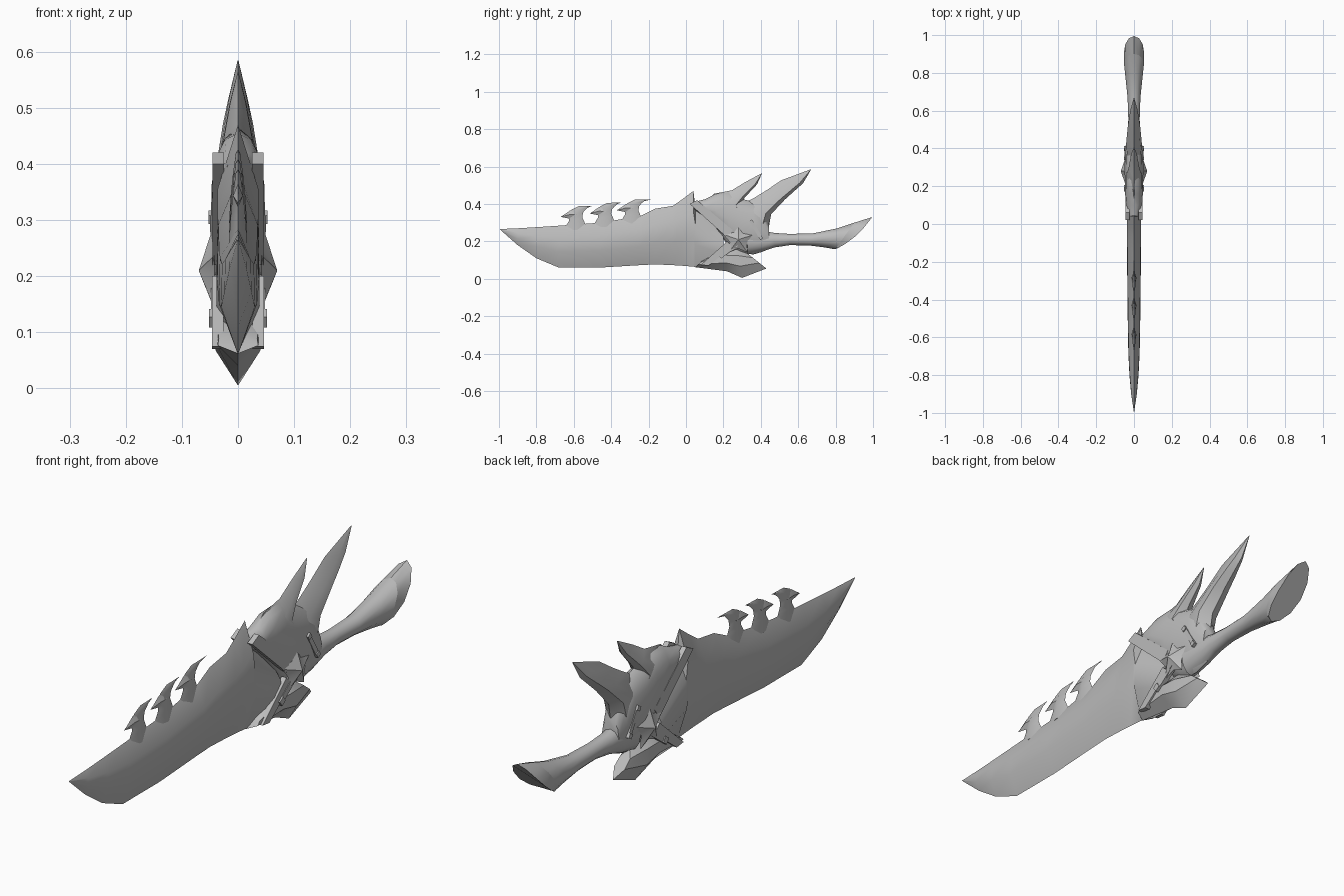
import bpy, bmesh, math
from mathutils import Vector

cube = bpy.data.objects.get("Cube")
if cube:
    bpy.data.objects.remove(cube)

steel = bpy.data.materials.new("grey steel")
steel.use_nodes = True
COLOUR = (0.5, 0.5, 0.5, 1)
steel.diffuse_color = COLOUR
steel.node_tree.nodes["Principled BSDF"].inputs["Base Color"].default_value = COLOUR


def finish(name, bm, angle=35):
    bmesh.ops.remove_doubles(bm, verts=bm.verts, dist=0.0005)
    bmesh.ops.recalc_face_normals(bm, faces=bm.faces)
    mesh = bpy.data.meshes.new(name)
    bm.to_mesh(mesh)
    bm.free()
    mesh.materials.append(steel)
    ob = bpy.data.objects.new(name, mesh)
    bpy.context.collection.objects.link(ob)
    bpy.ops.object.select_all(action='DESELECT')
    ob.select_set(True)
    bpy.context.view_layer.objects.active = ob
    bpy.ops.object.shade_smooth_by_angle(angle=math.radians(angle))
    return ob


def loft(name, stations, section, angle=35):
    """Stations are (y0, z0, y1, z1, half width); section is (fraction, width) pairs."""
    bm = bmesh.new()
    rings = []
    for y0, z0, y1, z1, w in stations:
        half = [(w * s, y0 + (y1 - y0) * f, z0 + (z1 - z0) * f) for f, s in section]
        loop = half + [(-x, y, z) for x, y, z in reversed(half[1:-1])]
        rings.append([bm.verts.new(p) for p in loop])
    n = len(rings[0])
    for a, b in zip(rings, rings[1:]):
        for i in range(n):
            j = (i + 1) % n
            bm.faces.new((a[i], a[j], b[j], b[i]))
    bm.faces.new(rings[0])
    bm.faces.new(rings[-1])
    return finish(name, bm, angle)


def upright(rows):
    return [(y, z0, y, z1, w) for y, z0, z1, w in rows]


def plate(name, points, x, thick):
    """Flat outline in the side plane, one copy on each side."""
    bm = bmesh.new()
    for side in (1, -1):
        low = [bm.verts.new((side * (x - thick), y, z)) for y, z in points]
        top = [bm.verts.new((side * x, y, z)) for y, z in points]
        bm.faces.new(low)
        bm.faces.new(top)
        for i in range(len(points)):
            j = (i + 1) % len(points)
            bm.faces.new((low[i], low[j], top[j], top[i]))
    return finish(name, bm)


HEX = [(0, 0), (.38, 1), (.72, .95), (1, 0)]
DIAMOND = [(0, 0), (.5, 1), (1, 0)]
WEDGE = [(0, 0), (.35, .75), (.7, 1), (1, 0)]
ROUND = [(.5 - .5 * math.cos(math.pi * i / 6), math.sin(math.pi * i / 6)) for i in range(7)]

# Broad cleaver blade, ending inside the guard
loft("blade", upright([
    (-.995, .264, .266, .001), (-.9, .18, .27, .015), (-.8, .11, .276, .024),
    (-.68, .06, .284, .03), (-.46, .06, .3, .034), (-.245, .073, .335, .036),
    (-.165, .077, .375, .037), (-.07, .073, .39, .038), (-.02, .07, .425, .038),
    (.04, .065, .47, .038), (.05, .062, .38, .038), (.2, .06, .25, .038)]), HEX)

# Three hooked teeth along the spine
for name, y, z, reach in (("front_tooth", -.6, .29, 1), ("middle_tooth", -.445, .308, 1),
                          ("rear_tooth", -.3, .325, 1.2)):
    rows = [(-.055, -.03, .075, -.03, .016), (-.025, .02, .055, .018, .013),
            (-.025, .037, .045, .04, .011), (-.035, .05, .05, .065, .009),
            (-.012, .08, .062, .078, .006), (.025, .098, .075, .09, .004),
            (.094 * reach, .1, .096 * reach, .099, .001)]
    loft(name, [(y + a, z + b, y + c, z + d, w) for a, b, c, d, w in rows], DIAMOND)
    # small barb at the leading side of each tooth
    loft(name + "_barb", [(y - .07, z + .041, y - .068, z + .042, .001),
                          (y - .025, z + .032, y - .02, z + .075, .009),
                          (y + .01, z + .03, y + .02, z + .075, .009)], DIAMOND)

# Guard body, swept back from the blade
loft("guard_body", upright([
    (.02, .385, .405, .02), (.1, .33, .425, .043), (.16, .27, .455, .047),
    (.23, .17, .465, .048), (.29, .14, .43, .05), (.36, .13, .41, .048),
    (.41, .145, .38, .045), (.445, .16, .29, .035)]), ROUND)

# Two rear-swept horns with broad back faces
loft("small_horn", [
    (.33, .34, .1, .41, .046), (.285, .38, .15, .455, .042), (.315, .435, .245, .473, .03),
    (.38, .505, .315, .516, .017), (.406, .563, .404, .564, .001)], WEDGE[::-1] and
    [(0, 0), (.15, .9), (.45, .8), (1, 0)], 40)
loft("large_horn", [
    (.44, .26, .2, .33, .047), (.455, .345, .27, .385, .046), (.53, .425, .36, .43, .038),
    (.58, .47, .43, .473, .03), (.625, .51, .51, .527, .02),
    (.669, .584, .666, .585, .001)],
    [(0, 0), (.15, .9), (.45, .8), (1, 0)], 40)

# Lower fin of the guard
loft("lower_fin", [
    (.05, .062, .09, .1, .036), (.22, .04, .2, .16, .042),
    (.3, .005, .27, .17, .04), (.43, .055, .33, .135, .022)], HEX)

# Grip flaring into a slanted almond pommel face
loft("grip", [
    (.33, .13, .33, .27, .045), (.41, .147, .415, .255, .04), (.475, .168, .475, .245, .034),
    (.555, .18, .555, .24, .03), (.66, .178, .68, .243, .034),
    (.74, .168, .81, .27, .045), (.797, .158, .9, .3, .053)], ROUND)
bm = bmesh.new()
ends = []
for y0, z0, y1, z1, w, sag in ((.797, .158, .9, .3, .053, 0), (.797, .158, .995, .33, .054, .02)):
    ring = []
    for i in range(12):
        a = math.pi * i / 6
        f = .5 - .5 * math.cos(a)
        ring.append(bm.verts.new((w * math.sin(a), y0 + (y1 - y0) * f + sag * math.sin(a) ** 2 * .3,
                                  z0 + (z1 - z0) * f - sag * math.sin(a) ** 2)))
    ends.append(ring)
for i in range(12):
    j = (i + 1) % 12
    bm.faces.new((ends[0][i], ends[0][j], ends[1][j], ends[1][i]))
bm.faces.new(ends[1])
finish("pommel", bm)

# Raised collar strips where the guard meets the blade
plate("upper_collar", [(.02, .4), (.06, .42), (.25, .26), (.22, .22)], .045, .02)
plate("lower_collar", [(.08, .075), (.12, .07), (.25, .17), (.22, .2)], .046, .02)

# Star-shaped boss on each cheek
for side, label in ((1, "left"), (-1, "right")):
    bm = bmesh.new()
    centre = Vector((side * .07, .28, .21))
    tip = bm.verts.new(centre)
    rim = []
    for i in range(10):
        a = math.pi * i / 5 + .3
        r = .085 if i % 2 == 0 else .048
        rim.append(bm.verts.new((side * .042, .28 + r * math.cos(a), .21 + r * math.sin(a))))
    for i in range(10):
        bm.faces.new((tip, rim[i], rim[(i + 1) % 10]))
    bm.faces.new(rim)
    finish(label + "_star_boss", bm)


# Binding straps with pins
def strap(name, start, end, width, x):
    a, b = Vector(start), Vector(end)
    d = (b - a).normalized() * width
    n = Vector((-d.y, d.x))
    plate(name, [a + n, b + n, b - n, a - n], x, .02)
    for k, p in enumerate((a, b)):
        plate(name + "_pin_" + str(k + 1), [p + n + d, p - n + d, p - n - d, p + n - d], x + .004, .024)


strap("lower_strap", (.19, .125), (.27, .185), .012, .048)
strap("upper_strap", (.35, .305), (.4, .22), .009, .049)
